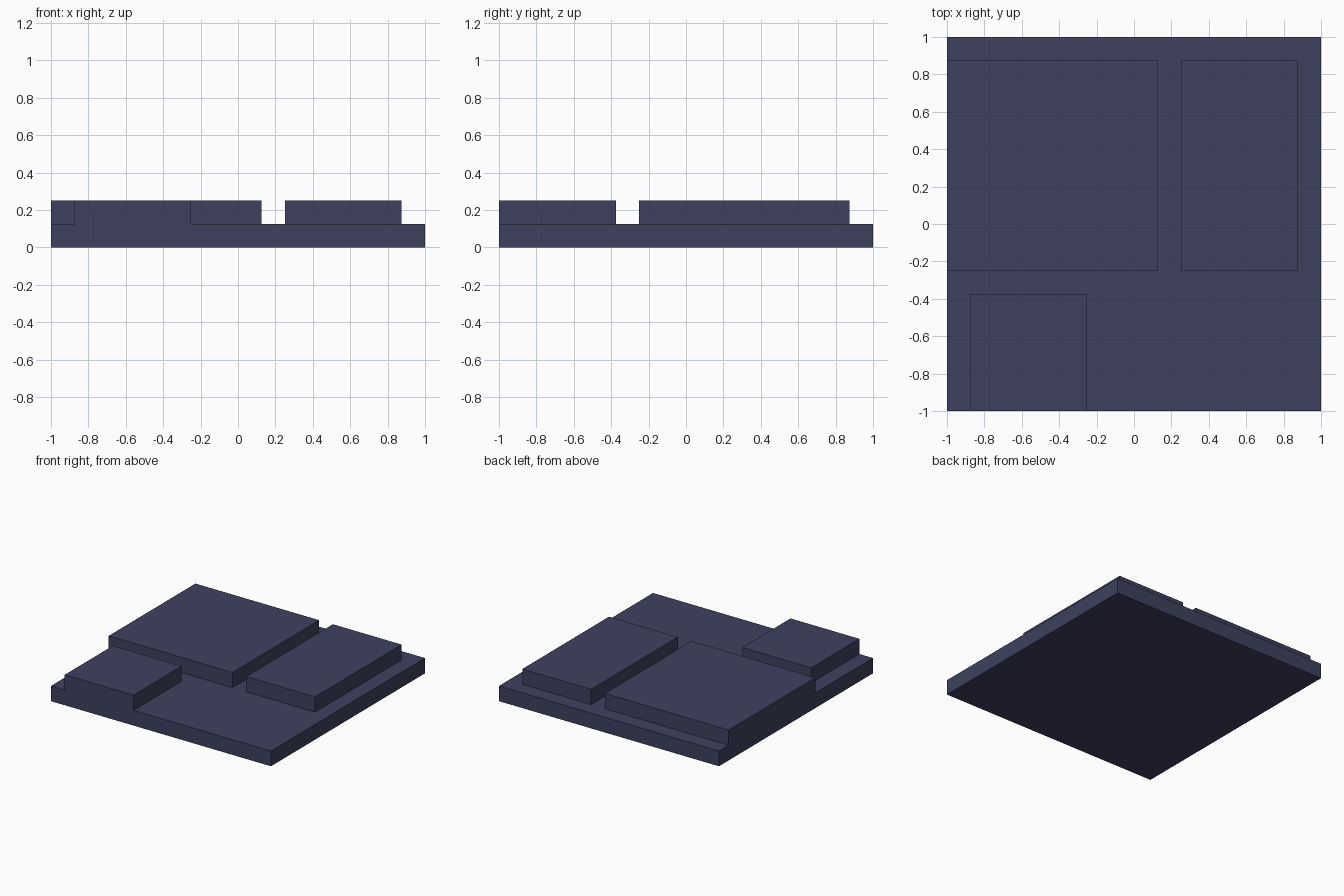
import bpy
import bmesh
from mathutils import Vector

cube = bpy.data.objects.get("Cube")
if cube:
    bpy.data.objects.remove(cube, do_unlink=True)

# Single slate blue material
slate = bpy.data.materials.new("slate_blue")
colour = (0.047, 0.053, 0.112, 1.0)
slate.diffuse_color = colour
slate.use_nodes = True
bsdf = slate.node_tree.nodes["Principled BSDF"]
bsdf.inputs["Base Color"].default_value = colour
bsdf.inputs["Roughness"].default_value = 0.8


def block(name, low, high):
    """Flat-sided box between two opposite corners."""
    low, high = Vector(low), Vector(high)
    bm = bmesh.new()
    bmesh.ops.create_cube(bm, size=1.0)
    bmesh.ops.scale(bm, vec=high - low, verts=bm.verts)
    mesh = bpy.data.meshes.new(name)
    bm.to_mesh(mesh)
    bm.free()
    mesh.materials.append(slate)
    obj = bpy.data.objects.new(name, mesh)
    obj.location = (low + high) / 2
    bpy.context.collection.objects.link(obj)
    return obj


BASE_TOP, SLAB_TOP = 0.125, 0.25

# Square base plate
block("base_plate", (-1, -1, 0), (1, 1, BASE_TOP))

# Raised paving slabs: x and y extents
slabs = {
    "large_square_slab": ((-1.0, 0.125), (-0.25, 0.875)),
    "long_side_slab": ((0.25, 0.875), (-0.25, 0.875)),
    "small_front_slab": ((-0.875, -0.25), (-1.0, -0.375)),
}
for name, ((x0, x1), (y0, y1)) in slabs.items():
    block(name, (x0, y0, BASE_TOP), (x1, y1, SLAB_TOP))
